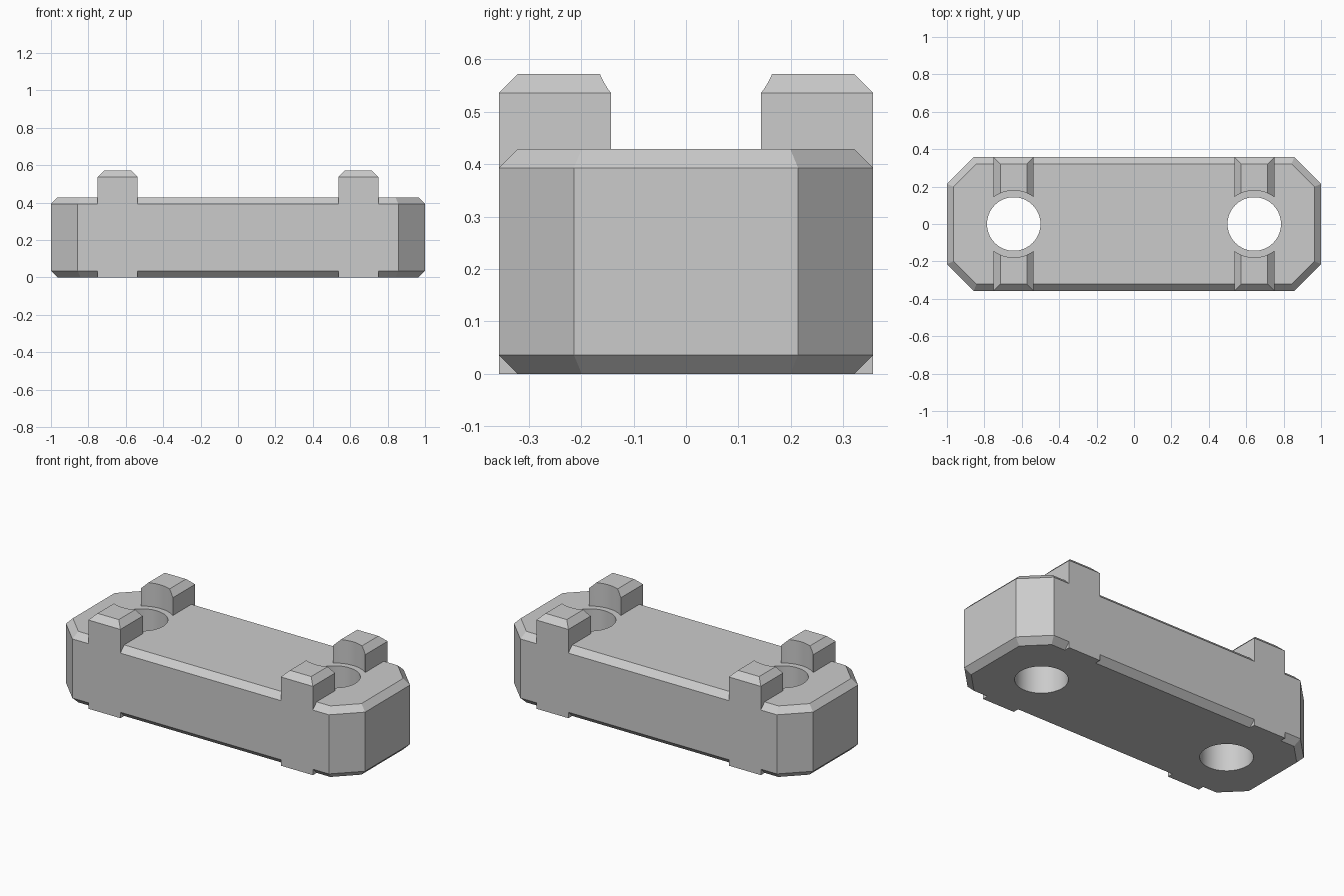
import bpy, bmesh, math

cube = bpy.data.objects.get("Cube")
if cube:
    bpy.data.objects.remove(cube, do_unlink=True)

HALF_L, HALF_W, HEIGHT = 1.0, 0.357, 0.429
CORNER, BEVEL = 0.143, 0.036
POST_X, POST_HALF, POST_TOP = 0.643, 0.107, 0.572
HOLE_R, RECESS_R = 0.143, 0.179

grey = bpy.data.materials.new("light grey")
grey.use_nodes = True
grey.diffuse_color = (0.6, 0.6, 0.6, 1)
grey.node_tree.nodes["Principled BSDF"].inputs["Base Color"].default_value = (0.6, 0.6, 0.6, 1)


def loft(name, rings):
    """Solid skinned through matching rings, bottom to top."""
    bm = bmesh.new()
    loops = [[bm.verts.new(p) for p in ring] for ring in rings]
    n = len(loops[0])
    for low, high in zip(loops, loops[1:]):
        for i in range(n):
            j = (i + 1) % n
            bm.faces.new((low[i], low[j], high[j], high[i]))
    bm.faces.new(loops[0][::-1])
    bm.faces.new(loops[-1])
    mesh = bpy.data.meshes.new(name)
    bm.to_mesh(mesh)
    bm.free()
    mesh.materials.append(grey)
    ob = bpy.data.objects.new(name, mesh)
    bpy.context.collection.objects.link(ob)
    return ob


def octagon(inset, z):
    x, y = HALF_L - inset, HALF_W - inset
    c = CORNER - inset * (2 - math.sqrt(2))
    return [(x, c - y, z), (x, y - c, z), (x - c, y, z), (c - x, y, z),
            (-x, y - c, z), (-x, c - y, z), (c - x, -y, z), (x - c, -y, z)]


def rectangle(cx, inset, z):
    x, y = POST_HALF - inset, HALF_W - inset
    return [(cx - x, -y, z), (cx + x, -y, z), (cx + x, y, z), (cx - x, y, z)]


def circle(cx, r, z, n=64):
    return [(cx + r * math.cos(math.tau * i / n), r * math.sin(math.tau * i / n), z)
            for i in range(n)]


def combine(target, tool, operation):
    """Apply a boolean and discard the tool."""
    tool.hide_render = True
    mod = target.modifiers.new("combine", 'BOOLEAN')
    mod.operation, mod.solver, mod.object = operation, 'EXACT', tool
    bpy.context.view_layer.objects.active = target
    bpy.ops.object.modifier_apply(modifier=mod.name)
    bpy.data.objects.remove(tool, do_unlink=True)


# Bevelled octagonal block
body = loft("body", [octagon(BEVEL, 0), octagon(0, BEVEL),
                     octagon(0, HEIGHT - BEVEL), octagon(BEVEL, HEIGHT)])

# Paired posts with a round recess between them, and the through holes
for cx in (-POST_X, POST_X):
    posts = loft("posts", [rectangle(cx, 0, 0), rectangle(cx, 0, POST_TOP - BEVEL),
                           rectangle(cx, BEVEL, POST_TOP)])
    recess = loft("recess_cutter", [circle(cx, RECESS_R, -0.1), circle(cx, RECESS_R, 0.7)])
    combine(posts, recess, 'DIFFERENCE')
    combine(body, posts, 'UNION')
    hole = loft("hole_cutter", [circle(cx, HOLE_R, -0.1), circle(cx, HOLE_R, 0.7)])
    combine(body, hole, 'DIFFERENCE')

# Smooth bores, sharp edges elsewhere
bpy.ops.object.select_all(action='DESELECT')
body.select_set(True)
bpy.context.view_layer.objects.active = body
bpy.ops.object.shade_smooth_by_angle(angle=math.radians(20))
